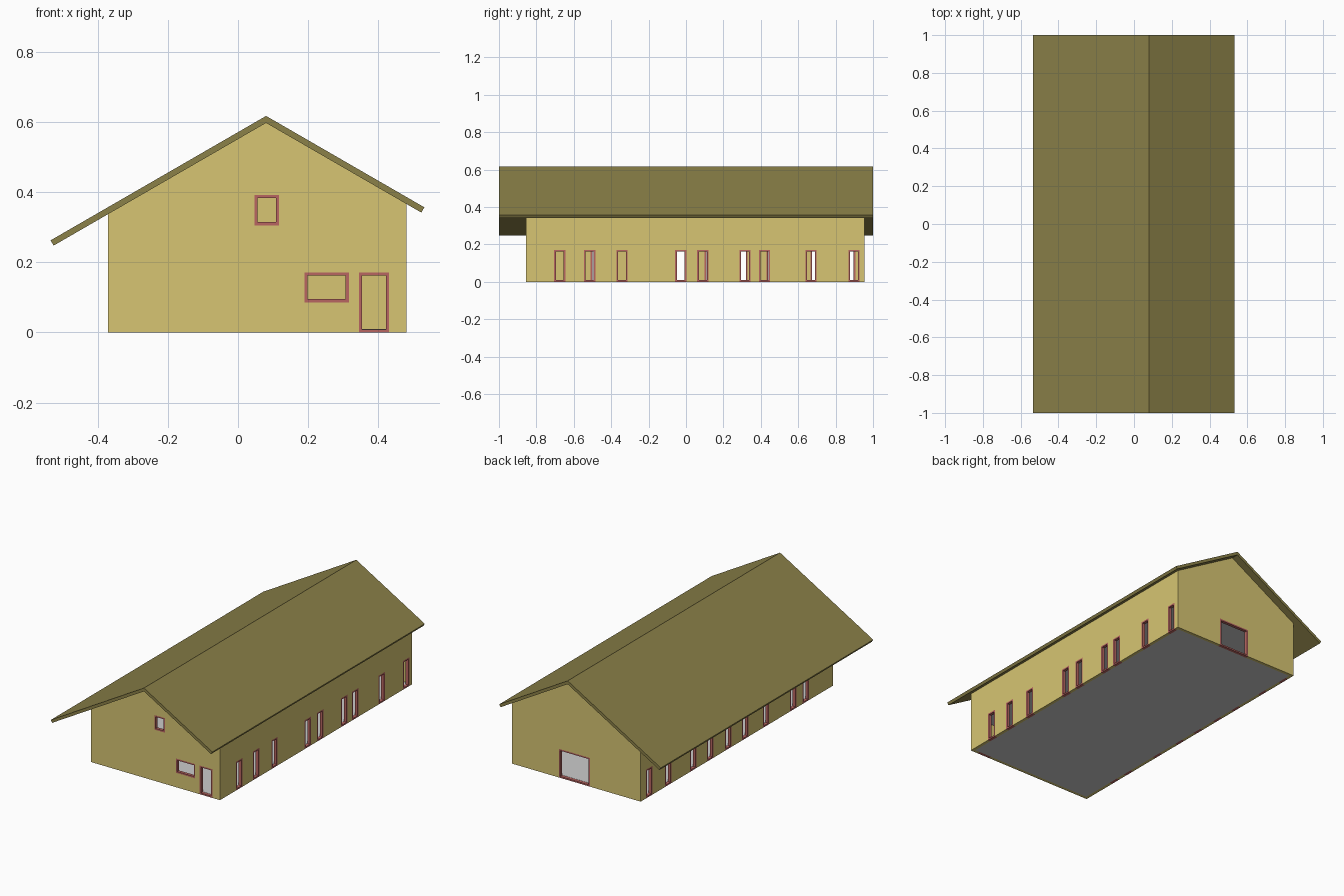
import bpy, bmesh, math

if "Cube" in bpy.data.objects:
    bpy.data.objects.remove(bpy.data.objects["Cube"])

X0, X1, Y0, Y1 = -0.37, 0.48, -0.855, 0.955   # outer wall faces
T = 0.018                                     # wall thickness
RX, RZ, S = 0.08, 0.597, math.tan(math.radians(30))
FW = 0.009                                    # frame bar width


def material(name, rgb):
    m = bpy.data.materials.new(name)
    m.diffuse_color = (*rgb, 1)
    m.use_nodes = True
    m.node_tree.nodes["Principled BSDF"].inputs["Base Color"].default_value = m.diffuse_color
    return m


WALL = material("plaster", (0.68, 0.56, 0.17))
ROOF = material("roofing", (0.26, 0.22, 0.066))
FRAME = material("frame_wood", (0.48, 0.13, 0.12))


def finish(bm, name, mat=None):
    bmesh.ops.recalc_face_normals(bm, faces=bm.faces)
    me = bpy.data.meshes.new(name)
    bm.to_mesh(me)
    bm.free()
    ob = bpy.data.objects.new(name, me)
    bpy.context.collection.objects.link(ob)
    if mat:
        me.materials.append(mat)
    return ob


def add_box(bm, x, y, z):
    vs = bmesh.ops.create_cube(bm, size=1)["verts"]
    for v in vs:
        for i, (a, b) in enumerate((x, y, z)):
            v.co[i] = a if v.co[i] < 0 else b


def prism(name, profile, y0, y1, mat):
    bm = bmesh.new()
    f = bm.faces.new([bm.verts.new((x, y0, z)) for x, z in profile])
    ext = bmesh.ops.extrude_face_region(bm, geom=[f])["geom"]
    bmesh.ops.translate(bm, vec=(0, y1 - y0, 0),
                        verts=[g for g in ext if isinstance(g, bmesh.types.BMVert)])
    return finish(bm, name, mat)


def under(x):
    return RZ - abs(x - RX) * S               # roof underside height


def openings(wall, name, axis, lo, hi, rects):
    """Cut rectangles (a0, a1, z0, z1) through a wall and line them with frames."""
    cut, frm = bmesh.new(), bmesh.new()

    def box(bm, a, d, z):
        if axis == "x":
            add_box(bm, a, d, z)
        else:
            add_box(bm, d, a, z)

    for a0, a1, z0, z1 in rects:
        box(cut, (a0, a1), (lo - 0.02, hi + 0.02), (z0 if z0 > 0 else -0.02, z1))
        d = (lo, hi)
        box(frm, (a0, a0 + FW), d, (z0, z1))
        box(frm, (a1 - FW, a1), d, (z0, z1))
        box(frm, (a0 + FW, a1 - FW), d, (z0, z0 + FW))
        box(frm, (a0 + FW, a1 - FW), d, (z1 - FW, z1))
    cutter = finish(cut, name + "_cutter")
    cutter.hide_render = True
    cutter.hide_set(True)
    finish(frm, name + "_frames", FRAME)
    mod = wall.modifiers.new("openings", "BOOLEAN")
    mod.operation, mod.solver, mod.object = "DIFFERENCE", "EXACT", cutter


# gable walls
gable = [(X0, 0), (X1, 0), (X1, under(X1)), (RX, RZ), (X0, under(X0))]
front = prism("front_wall", gable, Y0, Y0 + T, WALL)
back = prism("back_wall", gable, Y1 - T, Y1, WALL)
openings(front, "front", "x", Y0, Y0 + T, [
    (0.047, 0.117, 0.305, 0.392),
    (0.189, 0.316, 0.086, 0.171),
    (0.345, 0.431, 0, 0.171)])
openings(back, "back", "x", Y1 - T, Y1, [(-0.035, 0.17, 0, 0.171)])

# long side walls with their rows of tall windows
W = 0.06
sides = (("right", X1 - T, X1,
          (-0.705, -0.545, -0.372, -0.058, 0.06, 0.285, 0.39, 0.638, 0.868)),
         ("left", X0, X0 + T,
          (-0.63, -0.51, -0.255, -0.06, 0.1, 0.27, 0.43, 0.665, 0.845)))
for name, a, b, starts in sides:
    wall = prism(name + "_wall", [(a, 0), (b, 0), (b, under(b)), (a, under(a))],
                 Y0 + T, Y1 - T, WALL)
    openings(wall, name, "y", a, b, [(y, y + W, 0, 0.171) for y in starts])

# ground slab and upper floor
for name, z in (("ground_floor", 0), ("upper_floor", 0.21)):
    bm = bmesh.new()
    add_box(bm, (X0 + T, X1 - T), (Y0 + T, Y1 - T), (z, z + 0.01))
    finish(bm, name)

# roof: asymmetric gable with square-cut eaves
el, er, top = -0.534, 0.531, RZ + 0.02
n = 0.02 * math.cos(math.radians(30))
dx, dz = n * 0.5, n * math.cos(math.radians(30))
zl, zr = top - (RX - el) * S, top - (er - RX) * S
prism("roof", [(el, zl), (el + dx, zl - dz), (RX, RZ), (er - dx, zr - dz),
               (er, zr), (RX, top)], -1, 1, ROOF)
